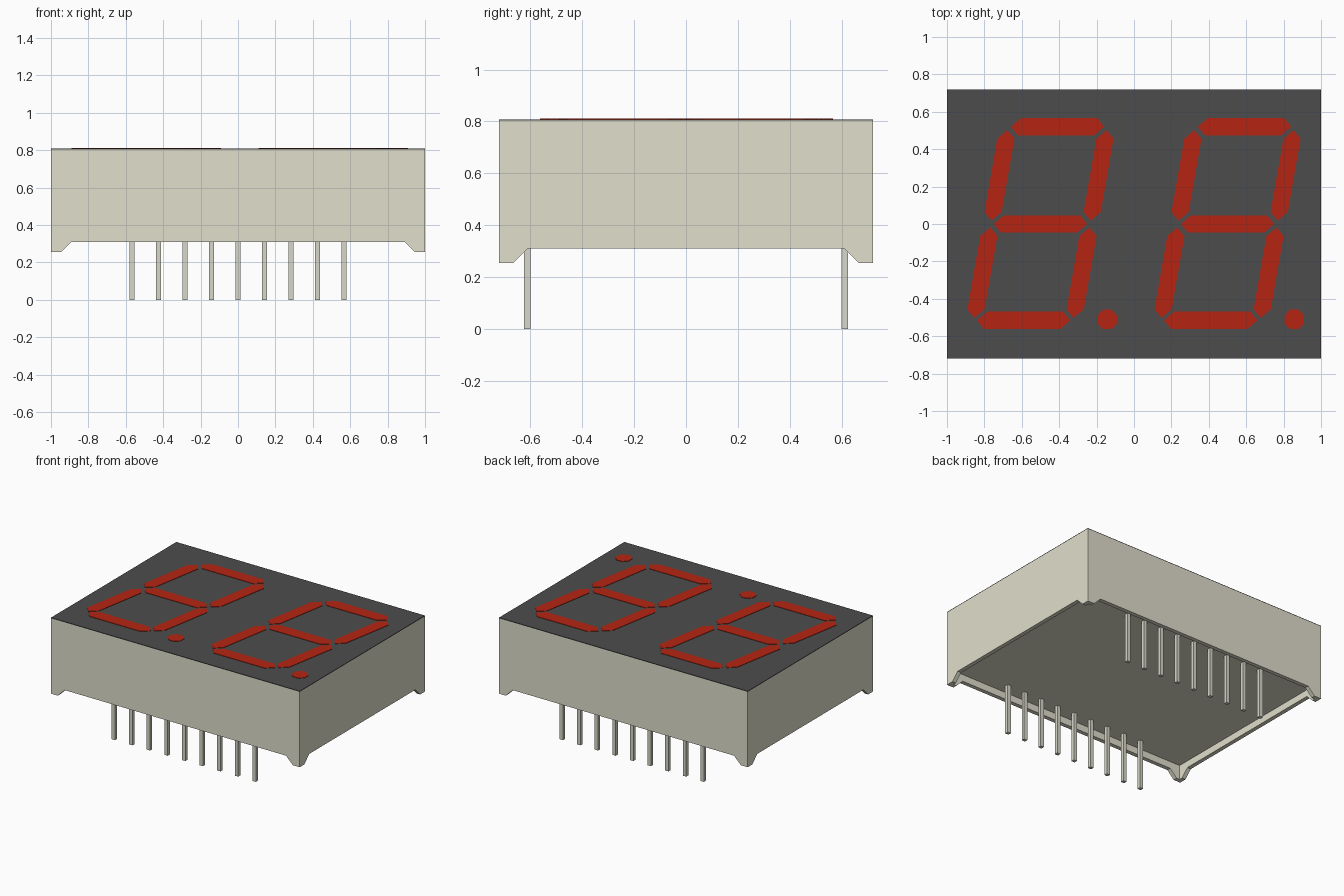
import bpy, bmesh, math

if "Cube" in bpy.data.objects:
    bpy.data.objects.remove(bpy.data.objects["Cube"])

HX, HY = 1.0, 0.72              # half size of the housing
FOOT, RIM, FLOOR, SEAM = 0.255, 0.31, 0.36, 0.803
WALL = 0.03


def srgb(c):
    return tuple(v / 12.92 if v <= 0.04045 else ((v + 0.055) / 1.055) ** 2.4 for v in c) + (1.0,)


def material(name, colour):
    m = bpy.data.materials.new(name)
    m.use_nodes = True
    m.diffuse_color = srgb(colour)
    m.node_tree.nodes["Principled BSDF"].inputs["Base Color"].default_value = srgb(colour)
    return m


CREAM = material("cream plastic", (0.88, 0.873, 0.80))
DARK = material("dark grey face", (0.30, 0.30, 0.30))
RED = material("red segment", (0.71, 0.145, 0.07))
METAL = material("pin metal", (0.85, 0.845, 0.79))


def finish(bm, name, mat):
    bmesh.ops.recalc_face_normals(bm, faces=bm.faces)
    me = bpy.data.meshes.new(name)
    bm.to_mesh(me)
    bm.free()
    me.materials.append(mat)
    ob = bpy.data.objects.new(name, me)
    bpy.context.collection.objects.link(ob)
    return ob


def prism(name, outline, z0, z1, mat):
    """Extrude a flat outline from z0 to z1."""
    bm = bmesh.new()
    low = [bm.verts.new((x, y, z0)) for x, y in outline]
    high = [bm.verts.new((x, y, z1)) for x, y in outline]
    bm.faces.new(low)
    bm.faces.new(high)
    for i in range(len(low)):
        j = (i + 1) % len(low)
        bm.faces.new((low[i], low[j], high[j], high[i]))
    return finish(bm, name, mat)


def box(name, cx, cy, hx, hy, z0, z1, mat):
    pts = [(cx - hx, cy - hy), (cx + hx, cy - hy), (cx + hx, cy + hy), (cx - hx, cy + hy)]
    return prism(name, pts, z0, z1, mat)


# Housing: hollow underside with a foot at each corner
ring = []                       # (x, y, bottom height, inner x, inner y)
corners = [(-1, -1), (1, -1), (1, 1), (-1, 1)]
for i, (sx, sy) in enumerate(corners):
    nx, ny = corners[(i + 1) % 4]
    ring.append((sx * HX, sy * HY, FOOT, sx * (HX - WALL), sy * (HY - WALL)))
    half = HX if sx != nx else HY
    for t, z in ((0.055 - half, FOOT), (0.11 - half, RIM), (half - 0.11, RIM), (half - 0.055, FOOT)):
        if sx != nx:
            ring.append((t * nx, sy * HY, z, t * nx, sy * (HY - WALL)))
        else:
            ring.append((sx * HX, t * ny, z, sx * (HX - WALL), t * ny))

bm = bmesh.new()
loops = [[bm.verts.new(p) for p in pts] for pts in (
    [(x, y, SEAM) for x, y, z, u, v in ring],
    [(x, y, z) for x, y, z, u, v in ring],
    [(u, v, z) for x, y, z, u, v in ring],
    [(u, v, FLOOR) for x, y, z, u, v in ring])]
for a, b in zip(loops, loops[1:]):
    for i in range(len(ring)):
        j = (i + 1) % len(ring)
        bm.faces.new((a[i], a[j], b[j], b[i]))
bm.faces.new(loops[0])
bm.faces.new(loops[3])
finish(bm, "housing", CREAM)

# Dark display face
box("display_face", 0, 0, HX, HY, SEAM, 0.808, DARK)

# Segments: pointed bars, sheared to lean right
SLANT, HALF_W = 0.175, 0.046


def segment(name, digit_x, u, v, half_len, upright):
    a, w = half_len, HALF_W
    pts = [(-a, 0), (w - a, -w), (a - w, -w), (a, 0), (a - w, w), (w - a, w)]
    if upright:
        pts = [(-q, p) for p, q in pts]
    pts = [(digit_x + u + p + SLANT * (v + q), v + q) for p, q in pts]
    prism(name, pts, 0.807, 0.811, RED)


for side, dx in (("right", -0.5), ("left", 0.5)):
    for level, v in (("top", 0.52), ("middle", 0.0), ("bottom", -0.515)):
        segment(f"{side}_digit_{level}_bar", dx, 0, v, 0.25, False)
    for level, v in (("upper", 0.26), ("lower", -0.26)):
        for edge, u in (("outer", -0.265), ("inner", 0.265)):
            segment(f"{side}_digit_{level}_{edge}_bar", dx, u, v, 0.242, True)
    # Decimal point
    dot = [(dx + 0.357 + 0.057 * math.cos(math.radians(22.5 + 45 * k)),
            -0.51 + 0.057 * math.sin(math.radians(22.5 + 45 * k))) for k in range(8)]
    prism(f"{side}_decimal_point", dot, 0.807, 0.811, RED)

# Two rows of nine pins
for row, y in (("front", -0.612), ("back", 0.612)):
    for k in range(9):
        box(f"{row}_pin_{k + 1}", (k - 4) * 0.1418, y, 0.0135, 0.0125, 0.0, FLOOR + 0.02, METAL)
